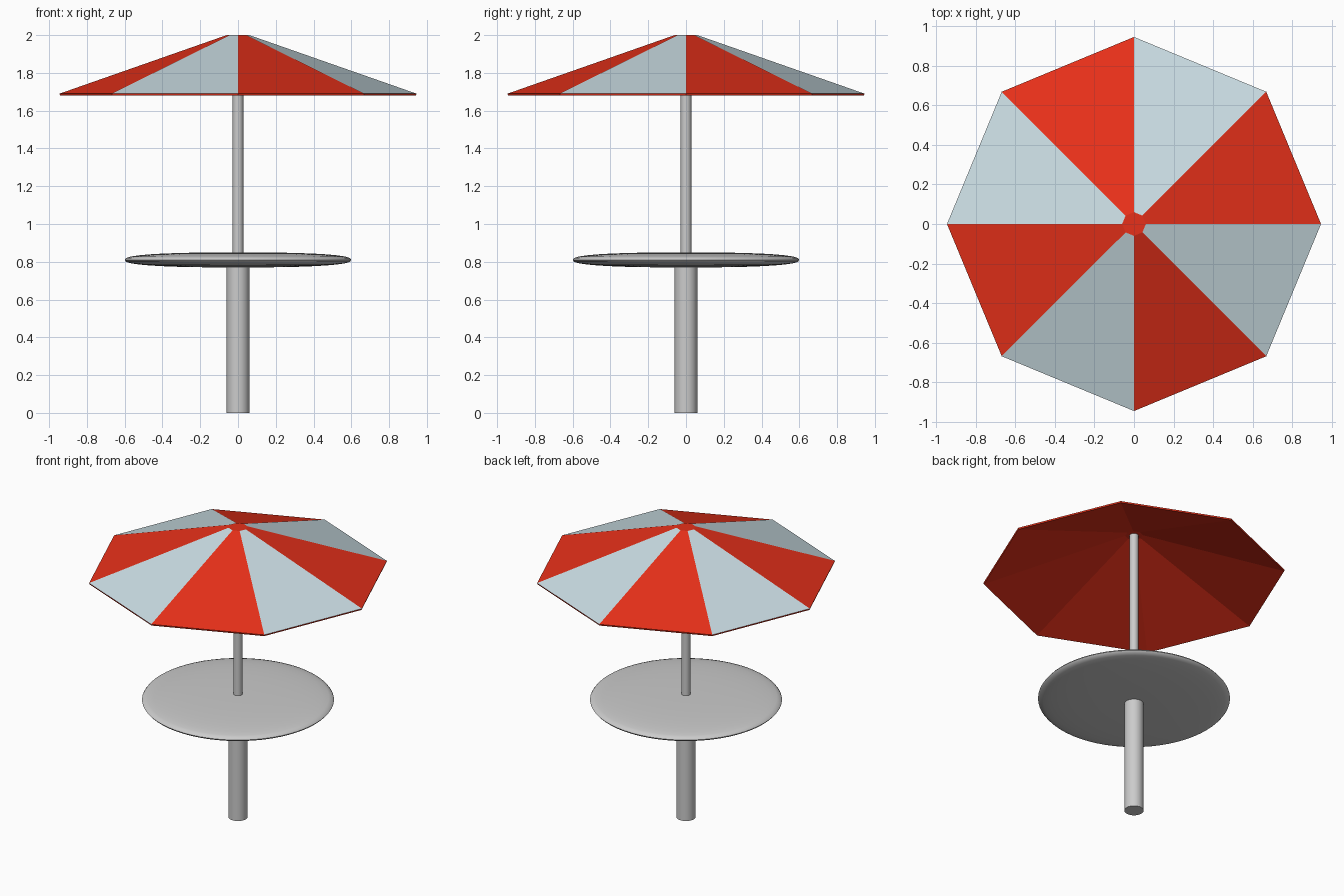
import bpy, bmesh
from math import sin, cos, pi

if "Cube" in bpy.data.objects:
    bpy.data.objects.remove(bpy.data.objects["Cube"])


def material(name, color):
    mat = bpy.data.materials.new(name)
    mat.diffuse_color = color
    mat.use_nodes = True
    mat.node_tree.nodes["Principled BSDF"].inputs["Base Color"].default_value = mat.diffuse_color
    return mat


def make_object(name, bm):
    bmesh.ops.recalc_face_normals(bm, faces=bm.faces[:])
    mesh = bpy.data.meshes.new(name)
    bm.to_mesh(mesh)
    bm.free()
    obj = bpy.data.objects.new(name, mesh)
    bpy.context.collection.objects.link(obj)
    return obj


def lathe(bm, profile, sides):
    """Revolve (radius, z) points about z, capping both ends; returns the side faces by ring."""
    rings = [[bm.verts.new((r * cos(2 * pi * i / sides), r * sin(2 * pi * i / sides), z))
              for i in range(sides)] for r, z in profile]
    bands = []
    for a, b in zip(rings, rings[1:]):
        bands.append([bm.faces.new((a[i], a[(i + 1) % sides], b[(i + 1) % sides], b[i]))
                      for i in range(sides)])
    bm.faces.new(rings[0])
    bm.faces.new(rings[-1])
    return bands


def smooth_lathe(name, profile, sides, angle):
    bm = bmesh.new()
    lathe(bm, profile, sides)
    obj = make_object(name, bm)
    bpy.ops.object.select_all(action='DESELECT')
    obj.select_set(True)
    bpy.context.view_layer.objects.active = obj
    bpy.ops.object.shade_smooth_by_angle(angle=angle)
    return obj


# Base post and umbrella pole
smooth_lathe("base_post", [(0.06, 0), (0.06, 0.78)], 32, pi / 6)
smooth_lathe("umbrella_pole", [(0.028, 0.82), (0.028, 1.985)], 32, pi / 6)

# Round table top with a softly swollen, thin-edged section
section = []
for k in range(17):
    t = -pi / 2 + pi * (k + 0.5) / 17
    s = sin(t)
    section.append((0.6 * cos(t) ** 0.8, 0.81 + 0.04 * (1 if s > 0 else -1) * abs(s) ** 0.8))
smooth_lathe("table_top", section, 64, pi / 3)

# Eight-sided canopy: hollow shell, red with alternate pale panels on top
bm = bmesh.new()
bands = lathe(bm, [(0.055, 1.985), (0.942, 1.68), (0.945, 1.69), (0.06, 2.0)], 8)
for panel in bands[2][1::2]:
    panel.material_index = 1
canopy = make_object("umbrella_canopy", bm)
canopy.data.materials.append(material("red_fabric", (0.8, 0.03, 0.01, 1)))
canopy.data.materials.append(material("pale_fabric", (0.6, 0.73, 0.78, 1)))
